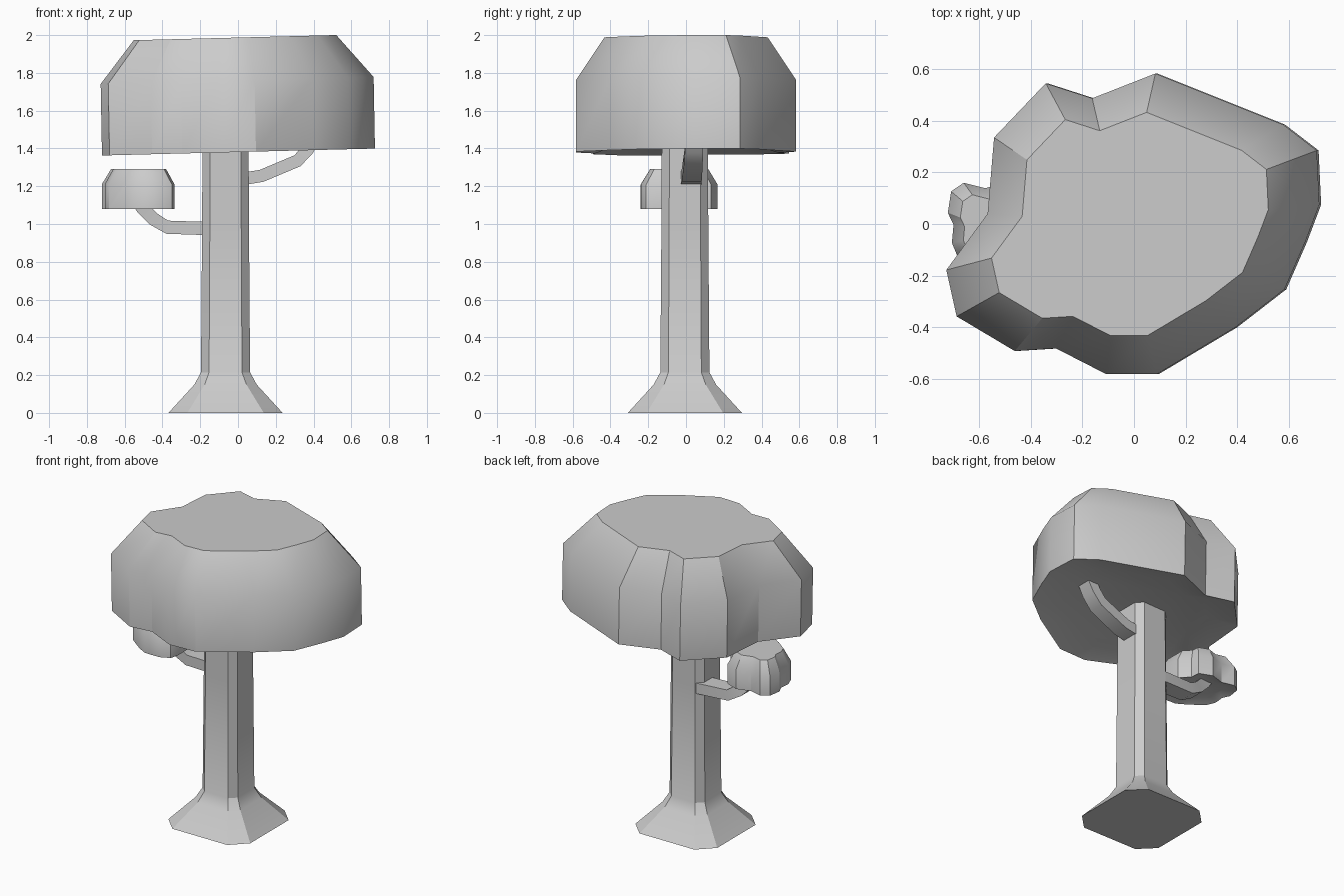
import bpy, bmesh, math

if "Cube" in bpy.data.objects:
    bpy.data.objects.remove(bpy.data.objects["Cube"])

def loft(name, rings, soft=()):
    """Skin a list of equal-length vertex rings and cap both ends.
    Rings listed in soft keep their loop edges smooth."""
    bm = bmesh.new()
    vs = [[bm.verts.new(p) for p in ring] for ring in rings]
    n = len(vs[0])
    for a, b in zip(vs, vs[1:]):
        for i in range(n):
            j = (i + 1) % n
            bm.faces.new((a[i], a[j], b[j], b[i]))
    bm.faces.new(vs[0][::-1])
    bm.faces.new(vs[-1])
    bmesh.ops.recalc_face_normals(bm, faces=bm.faces)
    mesh = bpy.data.meshes.new(name)
    bm.to_mesh(mesh)
    bm.free()
    ob = bpy.data.objects.new(name, mesh)
    bpy.context.collection.objects.link(ob)
    bpy.context.view_layer.objects.active = ob
    ob.select_set(True)
    bpy.ops.object.shade_smooth_by_angle(angle=math.radians(30))
    ob.select_set(False)
    for e in mesh.edges:
        a, b = (v // n for v in e.vertices)
        if a == b and a in soft:
            e.use_edge_sharp = False
    return ob

# Lobed outline shared by both leaf clumps
OUTLINE = [(-.34, .545), (-.54, .335), (-.565, .04), (-.725, -.178), (-.685, -.358),
           (-.46, -.492), (-.30, -.482), (-.105, -.582), (.09, -.582), (.395, -.40),
           (.585, -.253), (.665, -.07), (.72, .075), (.71, .285), (.58, .385),
           (.085, .583), (-.16, .487)]

def clump(name, center, scale, turn, levels, tilt):
    c, s = math.cos(turn), math.sin(turn)
    rings = []
    for z, f, shift in levels:
        ring = []
        for x, y in OUTLINE:
            px = (x * c - y * s) * scale * f + shift
            py = (x * s + y * c) * scale * f
            ring.append((center[0] + px, center[1] + py, z + tilt * px))
        rings.append(ring)
    return loft(name, rings, soft=(0, 2))

# Main crown (slightly tilted) and small side crown, both hollowed underneath
clump("main_crown", (0, 0), 1, 0,
      [(1.43, .7, .005), (1.381, 1, .005), (1.76, 1, -.002), (1.987, .742, -.014)], .0255)
clump("small_crown", (-.52, -.034), .32, math.radians(-68),
      [(1.097, .7, 0), (1.08, 1, 0), (1.21, 1, 0), (1.29, .76, 0)], 0)

# Trunk: chamfered square with flared foot
def chamfered(h, z, k=.67):
    e = h * k
    pts = [(h, -e), (h, e), (e, h), (-e, h), (-h, e), (-h, -e), (-e, -h), (e, -h)]
    return [(x - .066, y - .006, z) for x, y in pts]

loft("trunk", [chamfered(h, z) for h, z in
               [(.302, 0), (.165, .15), (.13, .215), (.124, 1.0), (.122, 1.46)]])

# Branches: rectangular section swept along a path in the xz plane
def branch(name, path, thick):
    rings = []
    for i, (x, z, y, w) in enumerate(path):
        a, b = path[max(i - 1, 0)], path[min(i + 1, len(path) - 1)]
        dx, dz = b[0] - a[0], b[1] - a[1]
        l = math.hypot(dx, dz)
        nx, nz = -dz / l * thick, dx / l * thick
        rings.append([(x + nx, y - w, z + nz), (x + nx, y + w, z + nz),
                      (x - nx, y + w, z - nz), (x - nx, y - w, z - nz)])
    return loft(name, rings)

branch("right_branch", [(0, 1.235, .025, .055), (.125, 1.255, .03, .053),
                        (.315, 1.335, .038, .05), (.37, 1.395, .042, .048),
                        (.41, 1.47, .042, .046)], .033)
branch("left_branch", [(-.13, .975, .055, .06), (-.375, .983, .045, .055),
                       (-.445, 1.025, .035, .05), (-.505, 1.085, .025, .045),
                       (-.53, 1.12, .02, .045)], .035)
